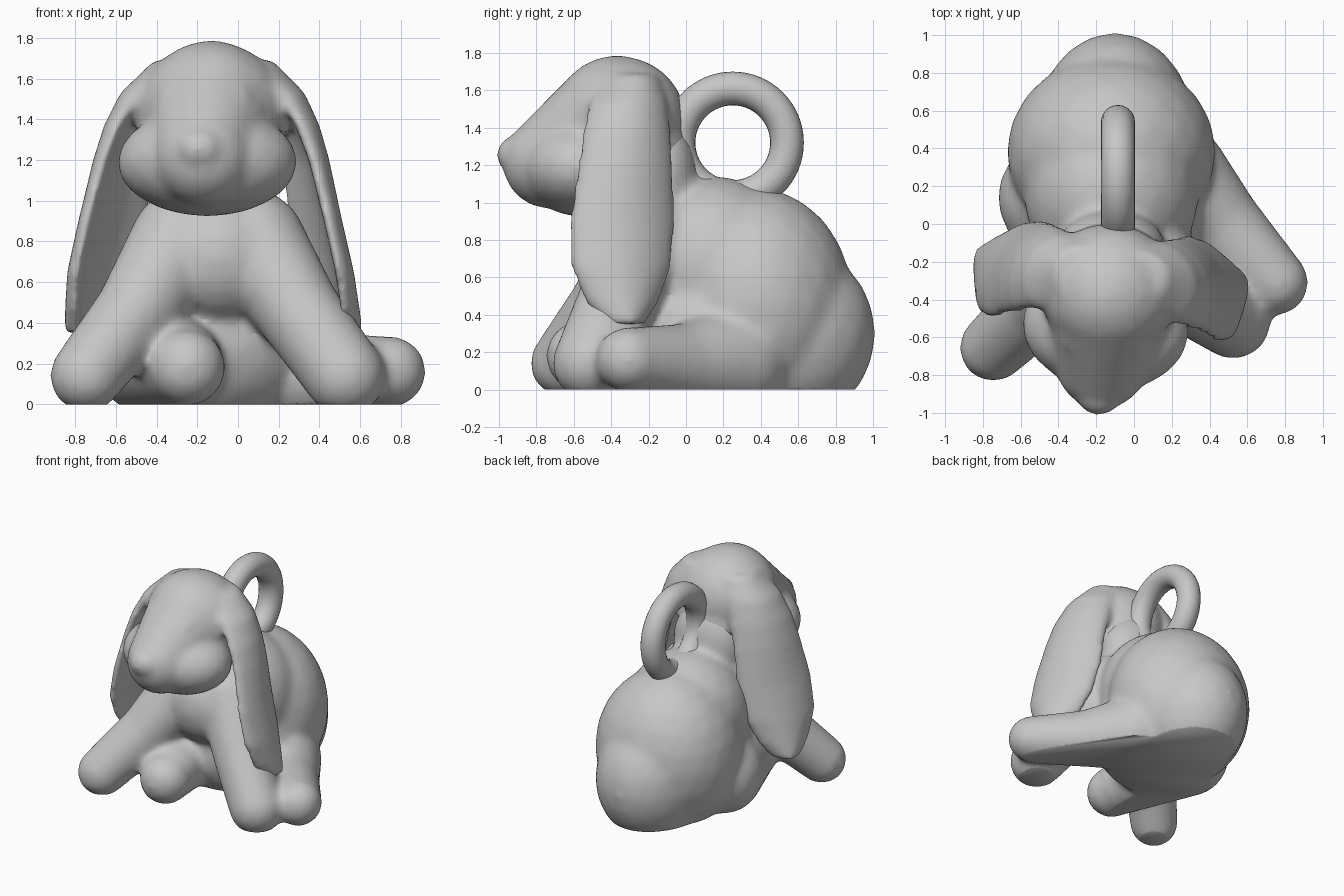
import bpy
import bmesh
import math
from mathutils import Matrix, Vector

cube = bpy.data.objects.get("Cube")
if cube:
    bpy.data.objects.remove(cube, do_unlink=True)

grey = bpy.data.materials.new("plain grey")
grey.use_nodes = True
grey.diffuse_color = (0.57, 0.57, 0.57, 1)
for node in grey.node_tree.nodes:
    if node.type == 'BSDF_PRINCIPLED':
        node.inputs["Base Color"].default_value = grey.diffuse_color
        node.inputs["Roughness"].default_value = 0.7


def lump(bm, centre, radii):
    """Ellipsoid used as a lump of clay."""
    m = Matrix.Translation(centre) @ Matrix.Diagonal((*radii, 1))
    bmesh.ops.create_icosphere(bm, subdivisions=3, radius=1.01, matrix=m)


def limb(bm, *joints):
    """Tapering round limb through (x, y, z, radius) joints."""
    steps = 6
    for a, b in zip(joints, joints[1:]):
        for i in range(steps + 1):
            p = Vector(a).lerp(Vector(b), i / steps)
            lump(bm, p[:3], [p[3]] * 3)


def ear(bm, side):
    """Hanging, cupped flap with a blunt rim, lofted through level sections."""
    # height, centre x, centre y, half width, half thickness
    levels = [(1.69, .16, .08, .15, .08), (1.53, .31, .08, .22, .08),
              (1.37, .39, .08, .25, .07), (1.2, .445, .08, .27, .06),
              (.9, .51, .07, .3, .055), (.65, .57, .07, .285, .055),
              (.47, .61, .08, .21, .05), (.35, .64, .09, .12, .045)]
    count = 32
    rings = []
    for z, cx, cy, width, thick in levels:
        ring = []
        for i in range(count):
            a = 2 * math.pi * i / count
            along = width * math.cos(a)
            rim = math.copysign(abs(math.sin(a)) ** .6, math.sin(a))
            out = .09 * math.sin(a) ** 2 - .03 + thick * rim
            x = cx + .4 * along + .9 * out
            y = cy - .9 * along + .4 * out
            ring.append(bm.verts.new((side * x, y, z)))
        rings.append(ring)
    for low, high in zip(rings, rings[1:]):
        for i in range(count):
            j = (i + 1) % count
            bm.faces.new((low[i], low[j], high[j], high[i]))
    bm.faces.new(rings[0])
    bm.faces.new(rings[-1])


def finish(obj):
    obj.data.materials.clear()
    obj.data.materials.append(grey)
    bpy.ops.object.select_all(action='DESELECT')
    obj.select_set(True)
    bpy.context.view_layer.objects.active = obj
    bpy.ops.object.shade_smooth_by_angle(angle=math.radians(60))


def sculpt(name, bm, smoothing):
    """Fuse the lumps, soften the joins and cut flat at the ground."""
    bmesh.ops.recalc_face_normals(bm, faces=bm.faces)
    mesh = bpy.data.meshes.new(name)
    bm.to_mesh(mesh)
    bm.free()
    obj = bpy.data.objects.new(name, mesh)
    bpy.context.collection.objects.link(obj)
    remesh = obj.modifiers.new("fuse", 'REMESH')
    remesh.mode = 'VOXEL'
    remesh.voxel_size = .022
    soft = obj.modifiers.new("soften", 'SMOOTH')
    soft.factor = .5
    soft.iterations = smoothing
    graph = bpy.context.evaluated_depsgraph_get()
    fused = bpy.data.meshes.new_from_object(obj.evaluated_get(graph))
    obj.modifiers.clear()
    cut = bmesh.new()
    cut.from_mesh(fused)
    bmesh.ops.bisect_plane(cut, geom=cut.verts[:] + cut.edges[:] + cut.faces[:],
                           plane_co=(0, 0, 0), plane_no=(0, 0, 1), clear_inner=True)
    rim = [e for e in cut.edges if e.is_boundary]
    if rim:
        bmesh.ops.holes_fill(cut, edges=rim, sides=0)
    cut.to_mesh(mesh)
    cut.free()
    bpy.data.meshes.remove(fused)
    finish(obj)


# Body: rump, tail end, back, belly, chest and neck
bm = bmesh.new()
lump(bm, (-.12, .38, .46), (.55, .51, .615))
lump(bm, (-.1, .5, .3), (.42, .51, .5))
lump(bm, (-.12, .15, .66), (.46, .46, .48))
lump(bm, (-.12, .1, .3), (.5, .43, .42))
lump(bm, (-.1, -.2, .72), (.34, .31, .33))
lump(bm, (-.12, -.13, 1.12), (.29, .2, .33))
# Front legs
limb(bm, (-.28, -.2, .8, .25), (-.5, -.42, .45, .205), (-.745, -.655, .14, .18))
limb(bm, (.08, -.2, .8, .25), (.3, -.38, .45, .21), (.525, -.515, .14, .2))
# Hind legs, one splayed out and one tucked under
limb(bm, (.2, .25, .15, .3), (.45, 0, .13, .225), (.75, -.31, .16, .175))
limb(bm, (-.41, .14, .25, .31), (-.25, -.56, .18, .19))
sculpt("body_and_legs", bm, 27)

# Head, built symmetric and then turned a little to its right
bm = bmesh.new()
lump(bm, (0, 0, 1.43), (.37, .35, .35))                         # skull
limb(bm, (0, -.02, 1.445, .34), (0, -.385, 1.215, .245))        # face
lump(bm, (0, .17, 1.24), (.28, .2, .32))                        # nape
lump(bm, (0, -.2, 1.19), (.44, .33, .265))                      # cheeks
lump(bm, (0, -.57, 1.255), (.115, .095, .1))                    # nose
for side in (-1, 1):
    lump(bm, (side * .18, -.27, 1.5), (.05, .075, .065))        # eyelid
    ear(bm, side)
turn = Matrix.Translation((-.13, -.35, 0)) @ Matrix.Rotation(math.radians(-6), 4, 'Z')
bmesh.ops.transform(bm, matrix=turn, verts=bm.verts)
sculpt("head_and_ears", bm, 12)

# Hanging loop
bpy.ops.mesh.primitive_torus_add(location=(-.085, .25, 1.32),
                                 rotation=(0, math.pi / 2, 0), major_radius=.29,
                                 minor_radius=.09, major_segments=64, minor_segments=24)
loop = bpy.context.object
loop.name = "hanging_loop"
finish(loop)
